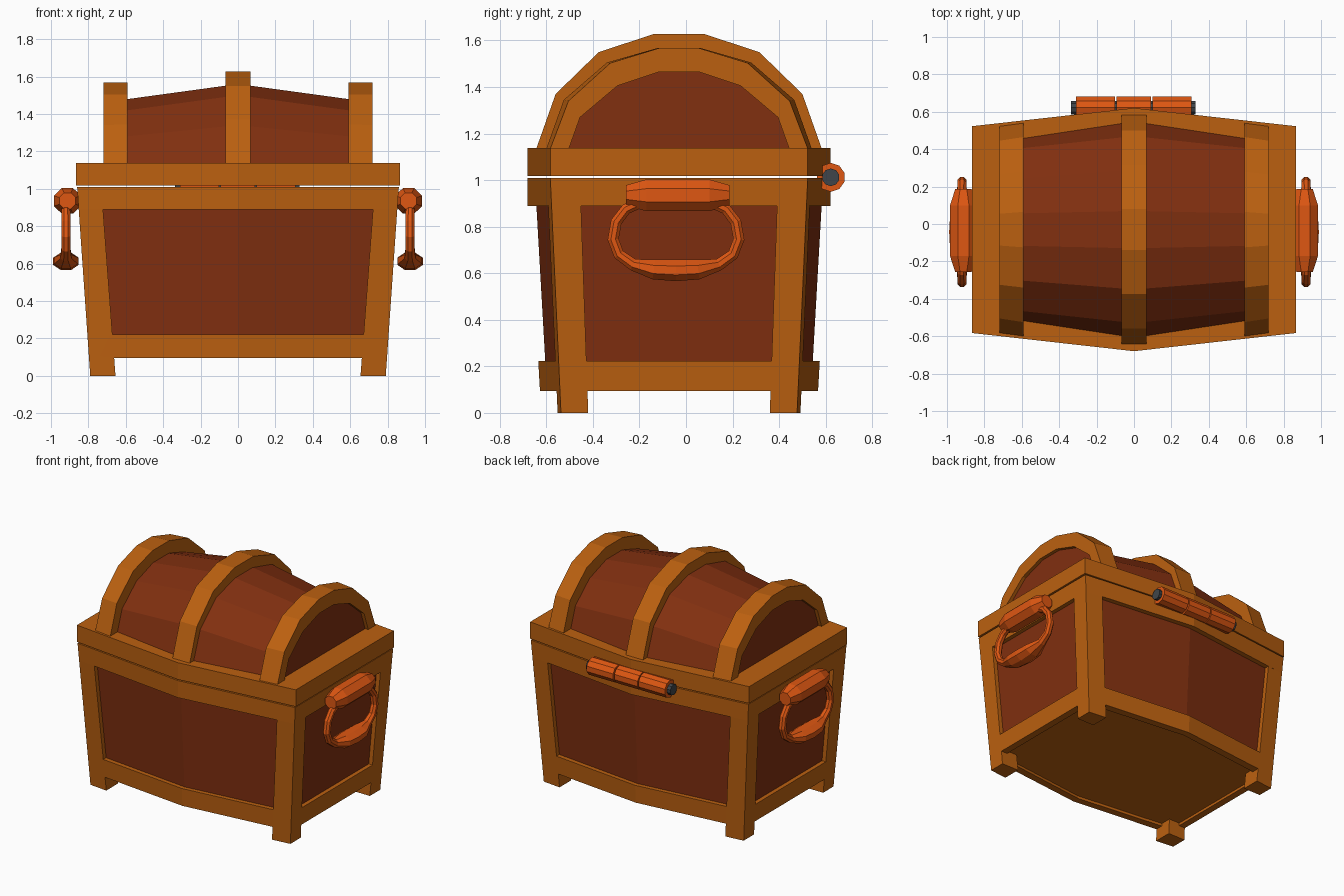
import bpy, bmesh, math
from mathutils import Vector

if "Cube" in bpy.data.objects:
    bpy.data.objects.remove(bpy.data.objects["Cube"])

CY = -0.03  # depth centre of the chest (hinge sticks out behind)


def material(name, rgb):
    m = bpy.data.materials.new(name)
    m.diffuse_color = (*rgb, 1)
    m.use_nodes = True
    m.node_tree.nodes["Principled BSDF"].inputs["Base Color"].default_value = m.diffuse_color
    return m


FRAME = material("orange brown wood", (0.50, 0.118, 0.005))
PANEL = material("dark red wood", (0.22, 0.029, 0.005))
METAL = material("bright orange metal", (0.74, 0.096, 0.006))
STEEL = material("dark grey steel", (0.05, 0.06, 0.068))


def loft(name, loops, mat, closed=False):
    """Join equal-sized vertex loops; cap the ends unless closed into a ring."""
    bm = bmesh.new()
    rows = [[bm.verts.new(p) for p in lp] for lp in loops]
    pairs = list(zip(rows, rows[1:])) + ([(rows[-1], rows[0])] if closed else [])
    for a, b in pairs:
        n = len(a)
        for i in range(n):
            bm.faces.new((a[i], a[(i + 1) % n], b[(i + 1) % n], b[i]))
    if not closed:
        bm.faces.new(rows[0])
        bm.faces.new(rows[-1])
    bmesh.ops.recalc_face_normals(bm, faces=bm.faces)
    me = bpy.data.meshes.new(name)
    bm.to_mesh(me)
    bm.free()
    me.materials.append(mat)
    ob = bpy.data.objects.new(name, me)
    bpy.context.collection.objects.link(ob)
    return ob


def size(z):
    """Half width, half depth at ends, half depth at the bulge for the tapered body."""
    return 0.79 + 0.07 * z / 1.01, 0.507 + 0.0455 * z, 0.592 + 0.057 * z


def plan(z, dims, inset=0.0):
    hx, he, hc = (d - inset for d in dims)
    return [(x, y + CY, z) for x, y in
            ((-hx, -he), (0, -hc), (hx, -he), (hx, he), (0, hc), (-hx, he))]


def rail(name, z0, z1, d0, d1, width):
    loft(name, [plan(z0, d0), plan(z1, d1), plan(z1, d1, width), plan(z0, d0, width)],
         FRAME, closed=True)


# body panels, with a frame-coloured floor
body = loft("body_panels", [plan(0.115, size(0.115), 0.03), plan(1.005, size(1.005), 0.03)], PANEL)
body.data.materials.append(FRAME)
for p in body.data.polygons:
    p.material_index = 1 if abs(p.normal.z) > 0.9 else 0

# horizontal rails
rail("bottom_rail", 0.095, 0.222, size(0.095), size(0.222), 0.05)
rail("top_rail", 0.888, 1.01, (*size(0.888)[:2], 0.65), (0.86, 0.553, 0.65), 0.08)

# corner posts running down into the feet
for sx in (-1, 1):
    for sy in (-1, 1):
        loops = []
        for z in (0, 1.008):
            hx, he, hc = size(z)
            ix, iy = 0.655 + 0.075 * z, 0.39 + 0.035 * z
            fy = he + (hc - he) * (1 - ix / hx)
            loops.append([(sx * x, sy * y + CY, z) for x, y in
                          ((hx, he), (ix, fy), (ix, iy), (hx, iy))])
        loft("corner_post", loops, FRAME)

# lid rim
rim = (0.865, 0.553, 0.65)
loft("lid_rim", [plan(1.018, rim), plan(1.138, rim)], FRAME)


def arc(x, half):
    """Mirrored arch section at x from (half depth, height) points."""
    return [(x, CY - y, z) for y, z in half] + [(x, CY + y, z) for y, z in reversed(half)]


# lid barrel bulging at the middle
MID = [(0.58, 1.13), (0.50, 1.34), (0.32, 1.50), (0.10, 1.56)]
END = [(0.475, 1.13), (0.425, 1.27), (0.265, 1.405), (0.085, 1.465)]
loft("lid_barrel", [arc(-0.695, END), arc(0, MID), arc(0.695, END)], PANEL)


# arched bands over the lid
def band(name, x0, x1, out0, out1, inner):
    loops = []
    for (y0, z0), (y1, z1), (yi, zi) in zip(arc2(out0), arc2(out1), arc2(inner)):
        loops.append([(x0, y0, z0), (x1, y1, z1), (x1, yi, zi), (x0, yi, zi)])
    loft(name, loops, FRAME)


def arc2(half):
    return [p[1:] for p in arc(0, half)]


CENTRE = [(0.615, 1.13), (0.53, 1.37), (0.345, 1.55), (0.11, 1.627)]
SIDE_IN = [(0.572, 1.13), (0.495, 1.345), (0.31, 1.505), (0.095, 1.567)]
SIDE_OUT = [(0.555, 1.13), (0.475, 1.34), (0.295, 1.503), (0.085, 1.567)]
band("centre_band", -0.068, 0.068, CENTRE, CENTRE, [(y - 0.1, z - 0.09 * (z > 1.2)) for y, z in CENTRE[:3]] + [(0.09, 1.53)])
for s in (-1, 1):
    band("end_band", s * 0.59, s * 0.72, SIDE_IN, SIDE_OUT, END)


def tube(name, path, radii, mat, n=8):
    """Sweep an n-gon along a path in the plane of constant x; radii are (across x, in plane)."""
    pts = [Vector(p) for p in path]
    loops = []
    for i, p in enumerate(pts):
        t = (pts[min(i + 1, len(pts) - 1)] - pts[max(i - 1, 0)]).normalized()
        u = Vector((1, 0, 0)) if abs(t.x) < 0.9 else Vector((0, 1, 0))
        v = t.cross(u).normalized()
        a = [2 * math.pi * (k + 0.5) / n for k in range(n)]
        loops.append([p + u * radii[i][0] * math.cos(q) + v * radii[i][1] * math.sin(q) for q in a])
    return loft(name, loops, mat)


# rear hinge: three knuckles on a pin
for x0, x1 in ((-0.31, -0.102), (-0.094, 0.09), (0.1, 0.308)):
    tube("hinge_knuckle", [(x0, 0.622, 1.012), (x1, 0.622, 1.012)], [(0.062, 0.062)] * 2, METAL, 10)
tube("hinge_pin", [(-0.337, 0.622, 1.012), (0.33, 0.622, 1.012)], [(0.038, 0.038)] * 2, STEEL, 10)

# side handles: tapered mount and hanging ring with a thick grip
HALF = [((0.14, 0.91), (0.025, 0.025)), ((0.215, 0.875), (0.025, 0.025)),
        ((0.257, 0.82), (0.026, 0.026)), ((0.27, 0.745), (0.026, 0.026)),
        ((0.245, 0.68), (0.026, 0.026)), ((0.185, 0.637), (0.032, 0.028)),
        ((0.095, 0.616), (0.068, 0.046))]
for s in (-1, 1):
    x = s * 0.92
    tube("handle_mount", [(x - s * 0.008, y, 0.935) for y in (-0.257, -0.17, 0.1, 0.187)],
         [(0.047, 0.047), (0.078, 0.074), (0.078, 0.074), (0.047, 0.047)], METAL)
    cy = -0.043
    path = [(x, cy - y, z) for (y, z), r in HALF] + [(x, cy, 0.612)] \
        + [(x, cy + y, z) for (y, z), r in reversed(HALF)]
    rad = [r for _, r in HALF]
    tube("handle_ring", path, rad + [(0.074, 0.05)] + rad[::-1], METAL)
